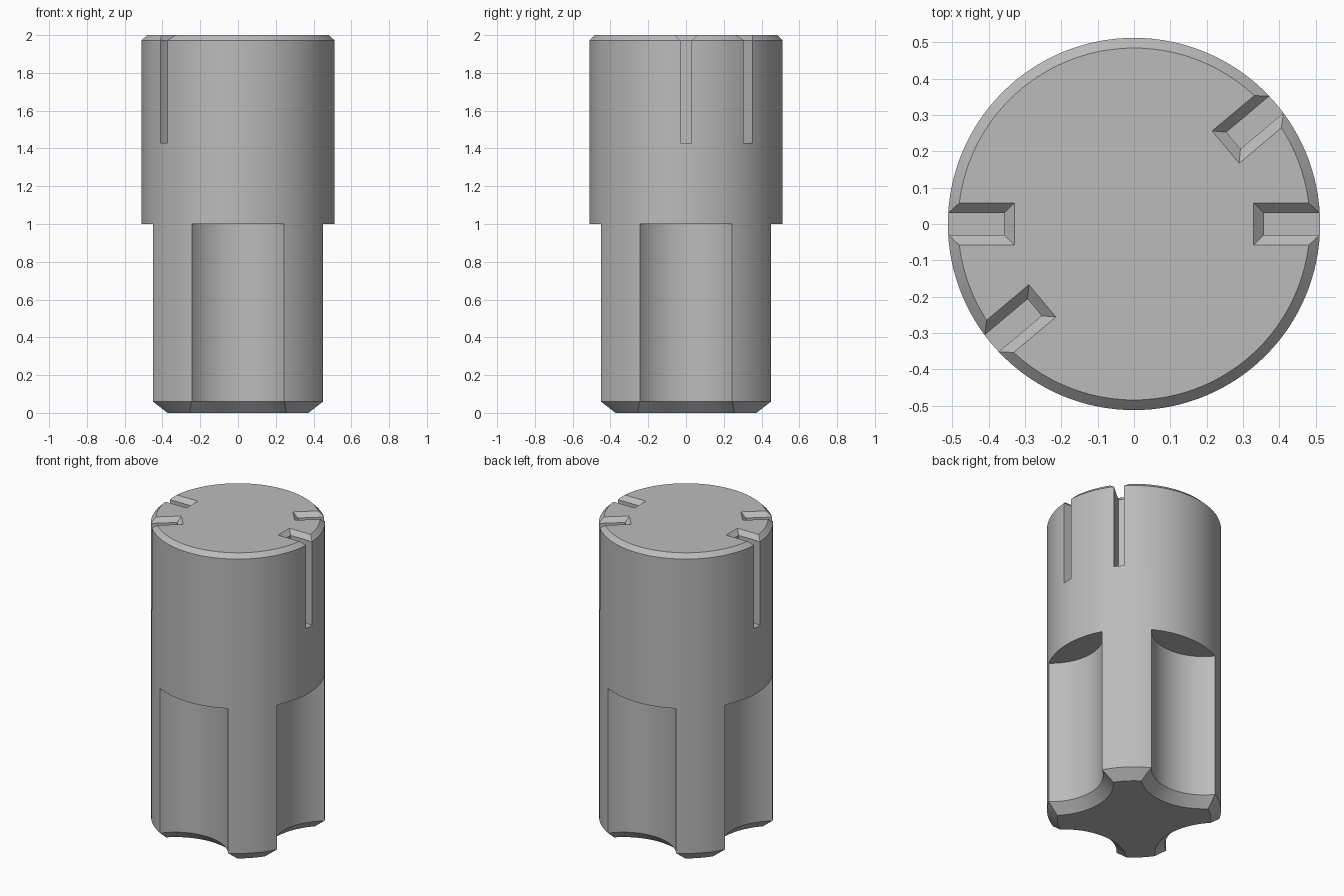
import bpy
import bmesh
from math import cos, sin, radians, tau

cube = bpy.data.objects.get("Cube")
if cube:
    bpy.data.objects.remove(cube, do_unlink=True)

RADIUS = 0.512
HEIGHT = 2.0
SEGMENTS = 128

steel = bpy.data.materials.new("plain_grey")
steel.use_nodes = True
colour = (0.5, 0.5, 0.5, 1)
steel.diffuse_color = colour
steel.node_tree.nodes["Principled BSDF"].inputs["Base Color"].default_value = colour


def loft(name, rings):
    """Solid made by joining equal-length rings of points, bottom to top."""
    bm = bmesh.new()
    loops = [[bm.verts.new(p) for p in ring] for ring in rings]
    for low, high in zip(loops, loops[1:]):
        for i in range(len(low)):
            j = (i + 1) % len(low)
            bm.faces.new((low[i], low[j], high[j], high[i]))
    bm.faces.new(loops[0][::-1])
    bm.faces.new(loops[-1])
    bmesh.ops.recalc_face_normals(bm, faces=bm.faces)
    mesh = bpy.data.meshes.new(name)
    bm.to_mesh(mesh)
    bm.free()
    mesh.materials.append(steel)
    obj = bpy.data.objects.new(name, mesh)
    bpy.context.collection.objects.link(obj)
    return obj


def circle(radius, z, cx=0.0, cy=0.0):
    return [(cx + radius * cos(tau * i / SEGMENTS),
             cy + radius * sin(tau * i / SEGMENTS), z) for i in range(SEGMENTS)]


def cut(target, cutter):
    """Subtract the cutter and discard it."""
    mod = target.modifiers.new("cut", 'BOOLEAN')
    mod.operation = 'DIFFERENCE'
    mod.solver = 'EXACT'
    mod.object = cutter
    bpy.ops.object.modifier_apply(modifier=mod.name)
    bpy.data.objects.remove(cutter, do_unlink=True)


def flute_cutter(angle, distance=0.641, radius=0.31, bevel=0.06):
    """Round channel that flares at the foot to bevel the lower edge."""
    cx, cy = distance * cos(angle), distance * sin(angle)
    return loft("flute_cutter", [circle(radius + 1.5 * bevel, -bevel / 2, cx, cy),
                                 circle(radius, bevel, cx, cy),
                                 circle(radius, 1.0, cx, cy)])


def slot_cutter(angle, inner=0.357, half=0.03, bevel=0.028):
    """Radial slot, deep and narrow, with sloping sides at its mouth."""
    def ring(z, grow):
        corners = [(inner - grow, -half - grow), (0.7, -half - grow),
                   (0.7, half + grow), (inner - grow, half + grow)]
        return [(r * cos(angle) - s * sin(angle),
                 r * sin(angle) + s * cos(angle), z) for r, s in corners]
    return loft("slot_cutter", [ring(1.43, 0), ring(HEIGHT - bevel, 0),
                                ring(HEIGHT + bevel, 2 * bevel)])


# Round body with bevelled foot and crown
body = loft("fluted_body", [circle(RADIUS - 0.06, 0), circle(RADIUS, 0.06),
                            circle(RADIUS, HEIGHT - 0.028),
                            circle(RADIUS - 0.028, HEIGHT)])
bpy.context.view_layer.objects.active = body
body.select_set(True)

# Four concave flutes in the lower half
for degrees in (0, 90, 180, 270):
    cut(body, flute_cutter(radians(degrees)))

# Two opposite pairs of slots in the crown
for degrees in (0, 40, 180, 220):
    cut(body, slot_cutter(radians(degrees)))

bpy.ops.object.shade_smooth_by_angle(angle=radians(25))
